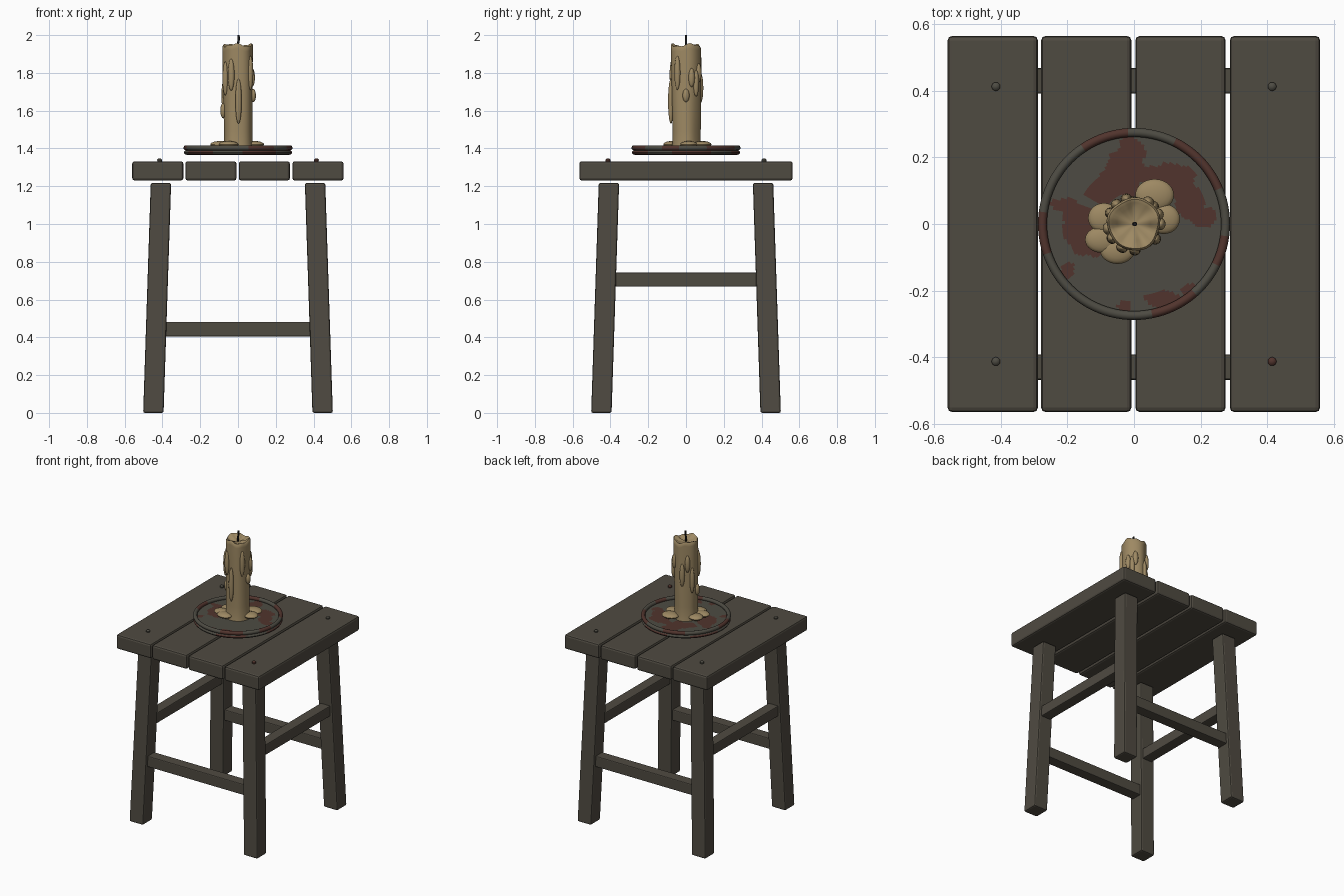
import bpy
import bmesh
from math import sin, cos, pi, atan2, degrees
from mathutils import Matrix, Vector

cube = bpy.data.objects.get("Cube")
if cube:
    bpy.data.objects.remove(cube, do_unlink=True)


def material(name, rgb):
    m = bpy.data.materials.new(name)
    m.use_nodes = True
    m.diffuse_color = (*rgb, 1)
    m.node_tree.nodes["Principled BSDF"].inputs["Base Color"].default_value = (*rgb, 1)
    return m


WOOD = material("dark wood", (0.078, 0.069, 0.053))
METAL = material("dull metal", (0.075, 0.071, 0.056))
RUST = material("rust", (0.082, 0.034, 0.026))
WAX = material("wax", (0.34, 0.25, 0.125))
WICK = material("burnt wick", (0.012, 0.011, 0.01))


def finish(bm, name, mats, smooth=True):
    bmesh.ops.recalc_face_normals(bm, faces=bm.faces)
    mesh = bpy.data.meshes.new(name)
    bm.to_mesh(mesh)
    bm.free()
    for m in mats:
        mesh.materials.append(m)
    ob = bpy.data.objects.new(name, mesh)
    bpy.context.collection.objects.link(ob)
    if smooth:
        bpy.ops.object.select_all(action='DESELECT')
        ob.select_set(True)
        bpy.context.view_layer.objects.active = ob
        bpy.ops.object.shade_smooth_by_angle(angle=0.7)
    return ob


def beam(name, low, high, bevel=0.012, lean=None):
    """Bevelled box; lean shifts its bottom end sideways."""
    bm = bmesh.new()
    low, high = Vector(low), Vector(high)
    size = high - low
    bmesh.ops.create_cube(bm, size=1, matrix=Matrix.Translation((low + high) / 2)
                          @ Matrix.Diagonal((*size, 1)))
    bmesh.ops.bevel(bm, geom=bm.edges[:], offset=bevel, segments=2,
                    profile=0.5, affect='EDGES')
    if lean:
        for v in bm.verts:
            t = (high.z - v.co.z) / size.z
            v.co.x += lean[0] * t
            v.co.y += lean[1] * t
    return finish(bm, name, [WOOD], smooth=False)


def lathe(name, profile, mats, segments=96, closed=False, rule=None, shape=None):
    """Spin a radius/height profile round z; rule picks each face's material."""
    bm = bmesh.new()
    verts = [bm.verts.new((r, 0, z)) for r, z in profile]
    pairs = list(zip(verts, verts[1:]))
    if closed:
        pairs.append((verts[-1], verts[0]))
    edges = [bm.edges.new(p) for p in pairs]
    bmesh.ops.spin(bm, geom=verts + edges, axis=(0, 0, 1), cent=(0, 0, 0),
                   angle=2 * pi, steps=segments, use_merge=True)
    bmesh.ops.remove_doubles(bm, verts=bm.verts, dist=0.0001)
    if rule:
        for f in bm.faces:
            f.material_index = int(rule(f.calc_center_median()))
    if shape:
        for v in bm.verts:
            shape(v)
    return finish(bm, name, mats)


def blob(name, centre, radii, turn=0, segments=16):
    bm = bmesh.new()
    bmesh.ops.create_uvsphere(bm, u_segments=segments, v_segments=10, radius=1,
                              matrix=Matrix.Translation(centre)
                              @ Matrix.Rotation(turn, 4, 'Z')
                              @ Matrix.Diagonal((*radii, 1)))
    return finish(bm, name, [WAX])


# Seat planks
for i, x in enumerate((-0.56, -0.279, 0.004, 0.288)):
    beam(f"seat_plank_{i + 1}", (x, -0.565, 1.23), (x + 0.271, 0.565, 1.332), 0.013)

# Splayed legs
for sx, side in ((1, "left"), (-1, "right")):
    for sy, end in ((-1, "front"), (1, "back")):
        x, y = sx * 0.408, sy * 0.408
        beam(f"{end}_{side}_leg", (x - 0.054, y - 0.054, 0), (x + 0.054, y + 0.054, 1.217),
             0.01, (sx * 0.04, sy * 0.04))

# Stretchers: low at front and back, high at the sides
for s, end, side in ((-1, "front", "right"), (1, "back", "left")):
    c = s * 0.43
    beam(f"{end}_stretcher", (-0.39, c - 0.038, 0.405), (0.39, c + 0.038, 0.482), 0.006)
    c = s * 0.424
    beam(f"{side}_stretcher", (c - 0.038, -0.39, 0.668), (c + 0.038, 0.39, 0.742), 0.006)

# Nail heads, one of them rusted
for x in (-0.415, 0.415):
    for y in (-0.413, 0.413):
        rusty = x > 0 and y < 0
        nail = lathe("nail_head", [(0, 1.331), (0.012, 1.331), (0.013, 1.34),
                                   (0.008, 1.346), (0, 1.348)],
                     [RUST if rusty else METAL], 16)
        nail.location = (x, y, 0)

# Plate with rust patches: centre and radii of each
PATCHES = [(-.015, .2, .055, .055), (-.035, .14, .06, .06), (.11, .125, .07, .055),
           (.165, .07, .05, .05), (.215, .02, .035, .03), (-.16, 0, .06, .07),
           (-.21, .06, .04, .02), (-.14, -.06, .05, .045), (-.09, .1, .06, .035),
           (-.2, -.14, .02, .025), (.09, -.225, .06, .025), (.18, -.2, .04, .02),
           (-.03, -.245, .02, .02), (.04, .15, .06, .03)]


def rusted(p):
    if p.z < 1.39 and Vector((p.x, p.y)).length > 0.26:
        return sin(5 * atan2(p.y, p.x) + 1) > -0.2
    wobble = 0.2 * sin(70 * p.x + 2) + 0.2 * sin(85 * p.y + 40 * p.x)
    return any(((p.x - x) / a) ** 2 + ((p.y - y) / b) ** 2 < 1 + wobble
               for x, y, a, b in PATCHES)


def rim_rusted(p):
    angle = degrees(atan2(p.y, p.x)) % 360
    return any(a < angle < b for a, b in ((22, 62), (95, 122), (172, 200),
                                          (282, 312), (335, 352)))


disc = [(0, 1.368), (0.272, 1.366), (0.283, 1.37), (0.287, 1.378), (0.283, 1.387),
        (0.272, 1.395)]
disc += [(0.272 * (1 - i / 34), 1.395) for i in range(1, 35)]
lathe("plate", disc, [METAL, RUST], 144, rule=rusted)
ring = [(0.275 + 0.0135 * cos(a * pi / 6), 1.403 + 0.0135 * sin(a * pi / 6)) for a in range(12)]
lathe("plate_rim", ring, [METAL, RUST], 96, closed=True, rule=rim_rusted)


# Candle with a hollowed, uneven top
def melt(v):
    a = atan2(v.co.y, v.co.x)
    r = Vector((v.co.x, v.co.y)).length
    swell = 1 + 0.025 * sin(3 * a + 6 * v.co.z) + 0.02 * sin(5 * a)
    v.co.x *= swell
    v.co.y *= swell
    if v.co.z > 1.9 and r > 0.04:
        v.co.z += 0.007 * sin(3 * a + 0.5) + 0.004 * sin(7 * a)


body = [(0, 1.393), (0.08, 1.393), (0.075, 1.43)]
body += [(0.074 + 0.0008 * i, 1.43 + 0.062 * i) for i in range(1, 8)]
body += [(0.08, 1.92), (0.08, 1.938), (0.074, 1.947), (0.064, 1.944), (0.05, 1.932), (0, 1.925)]
lathe("candle", body, [WAX], 40, shape=melt)

# Wax drips: angle, height, half length, half width
DRIPS = [(243, 1.79, .085, .018), (272, 1.65, .12, .017), (325, 1.80, .09, .017),
         (0, 1.68, .035, .018), (22, 1.775, .05, .017), (42, 1.745, .07, .016),
         (57, 1.80, .05, .018), (107, 1.72, .08, .017), (132, 1.8, .06, .017),
         (155, 1.68, .09, .016), (190, 1.6, .04, .019), (213, 1.77, .09, .017)]
for i, (deg, z, half, wide) in enumerate(DRIPS):
    a = deg * pi / 180
    blob(f"wax_drip_{i + 1}", (0.08 * cos(a), 0.08 * sin(a), z), (0.015, wide, half), a)

# Wax puddles on the plate
PUDDLES = [(.062, .087, .058, .048), (.09, .015, .048, .045), (-.09, .018, .048, .045),
           (-.095, -.047, .052, .04), (-.05, -.078, .052, .042)]
for i, (x, y, a, b) in enumerate(PUDDLES):
    blob(f"wax_puddle_{i + 1}", (x, y, 1.421), (a, b, 0.018), 0, 28)

# Slightly bent wick
curve = bpy.data.curves.new("wick", 'CURVE')
curve.dimensions = '3D'
curve.bevel_depth = 0.006
curve.bevel_resolution = 2
curve.use_fill_caps = True
spline = curve.splines.new('POLY')
path = [(0, 0, 1.92), (0, 0, 1.955), (0.004, 0, 1.975), (0.003, 0, 2.0)]
spline.points.add(len(path) - 1)
for point, co in zip(spline.points, path):
    point.co = (*co, 1)
curve.materials.append(WICK)
bpy.context.collection.objects.link(bpy.data.objects.new("wick", curve))
